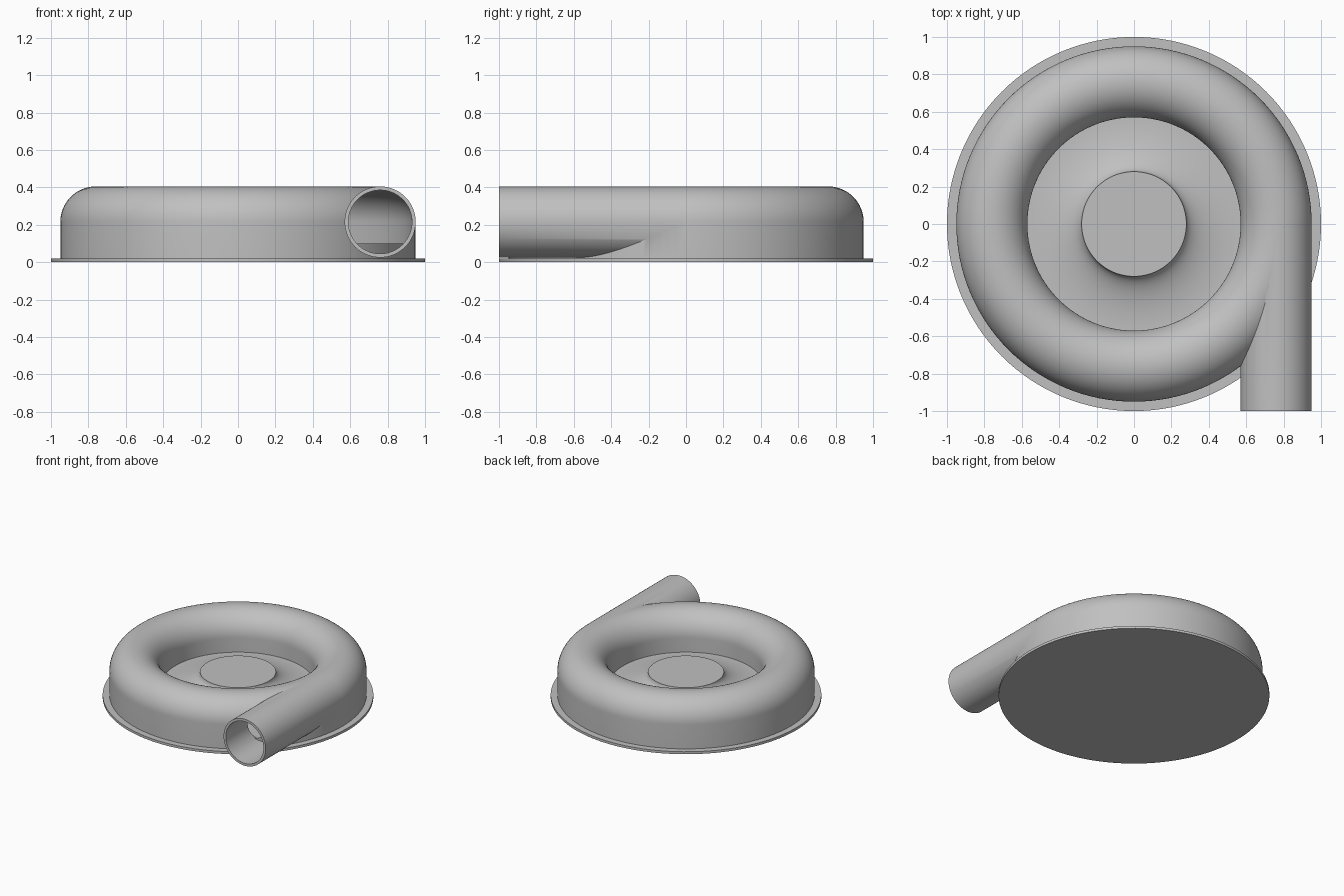
import bpy, bmesh
from math import sin, cos, pi, sqrt, radians

old = bpy.data.objects.get("Cube")
if old:
    bpy.data.objects.remove(old, do_unlink=True)

# Single grey material
grey = bpy.data.materials.new("plain grey")
grey.use_nodes = True
colour = (0.53, 0.53, 0.53, 1)
grey.diffuse_color = colour
grey.node_tree.nodes["Principled BSDF"].inputs["Base Color"].default_value = colour

SEGMENTS = 128
RING = 0.76        # radius of the duct centre line
MID = 0.215        # height of the duct centre line
OUTER, INNER = 0.19, 0.17


def make_object(name, bm):
    bmesh.ops.remove_doubles(bm, verts=bm.verts, dist=1e-5)
    bmesh.ops.recalc_face_normals(bm, faces=bm.faces)
    mesh = bpy.data.meshes.new(name)
    bm.to_mesh(mesh)
    bm.free()
    mesh.materials.append(grey)
    obj = bpy.data.objects.new(name, mesh)
    bpy.context.collection.objects.link(obj)
    return obj


def lathe(name, profile, closed=False):
    """Spin (radius, height) points about the z axis."""
    bm = bmesh.new()
    verts = [bm.verts.new((r, 0, z)) for r, z in profile]
    pairs = list(zip(verts, verts[1:]))
    if closed:
        pairs.append((verts[-1], verts[0]))
    edges = [bm.edges.new(p) for p in pairs]
    bmesh.ops.spin(bm, geom=verts + edges, cent=(0, 0, 0), axis=(0, 0, 1),
                   angle=2 * pi, steps=SEGMENTS, use_merge=True)
    return make_object(name, bm)


def duct_ring(name, radius, bottom):
    """Ring with a half-round top and straight walls."""
    arc = [(RING + radius * cos(pi * i / 32), MID + radius * sin(pi * i / 32))
           for i in range(33)]
    return lathe(name, [(RING + radius, bottom)] + arc + [(RING - radius, bottom)], True)


def rod(name, radius, start, end):
    """Cylinder along y on the outlet axis."""
    bm = bmesh.new()
    ring = [bm.verts.new((RING + radius * cos(2 * pi * i / 64), start,
                          MID + radius * sin(2 * pi * i / 64))) for i in range(64)]
    face = bm.faces.new(ring)
    new = bmesh.ops.extrude_face_region(bm, geom=[face], use_keep_orig=True)["geom"]
    bmesh.ops.translate(bm, vec=(0, end - start, 0),
                        verts=[v for v in new if isinstance(v, bmesh.types.BMVert)])
    return make_object(name, bm)


def select(obj):
    bpy.ops.object.select_all(action='DESELECT')
    obj.select_set(True)
    bpy.context.view_layer.objects.active = obj


def combine(obj, tool, operation):
    select(obj)
    mod = obj.modifiers.new(operation.lower(), 'BOOLEAN')
    mod.operation, mod.object, mod.solver = operation, tool, 'EXACT'
    bpy.ops.object.modifier_apply(modifier=mod.name)
    bpy.data.objects.remove(tool, do_unlink=True)


# Hollow scroll casing with its tangential outlet pipe
casing = duct_ring("scroll_casing", OUTER, 0.015)
combine(casing, rod("outlet_pipe", OUTER, -1, -0.02), 'UNION')
combine(casing, duct_ring("duct_cavity", INNER, -0.05), 'DIFFERENCE')
combine(casing, rod("pipe_bore", INNER, -1.1, -0.02), 'DIFFERENCE')

# Raised floor sweeping up to a flat central hub
floor_z, hub_z, hub_r, edge_r = 0.10, 0.207, 0.28, 0.57
sweep = []
for i in range(25):
    a = pi / 2 * i / 24
    sweep.append((edge_r - (edge_r - hub_r) * sin(a),
                  floor_z + (hub_z - floor_z) * (1 - cos(a))))
hub = lathe("floor_and_hub", [(0, 0.01), (0.94, 0.01), (0.94, floor_z)]
            + sweep + [(0, hub_z)])

# Thin round base flange
base = lathe("base_flange", [(0, 0), (1, 0), (1, 0.02), (0, 0.02)])

for part in (casing, hub, base):
    select(part)
    bpy.ops.object.shade_smooth_by_angle(angle=radians(30))
